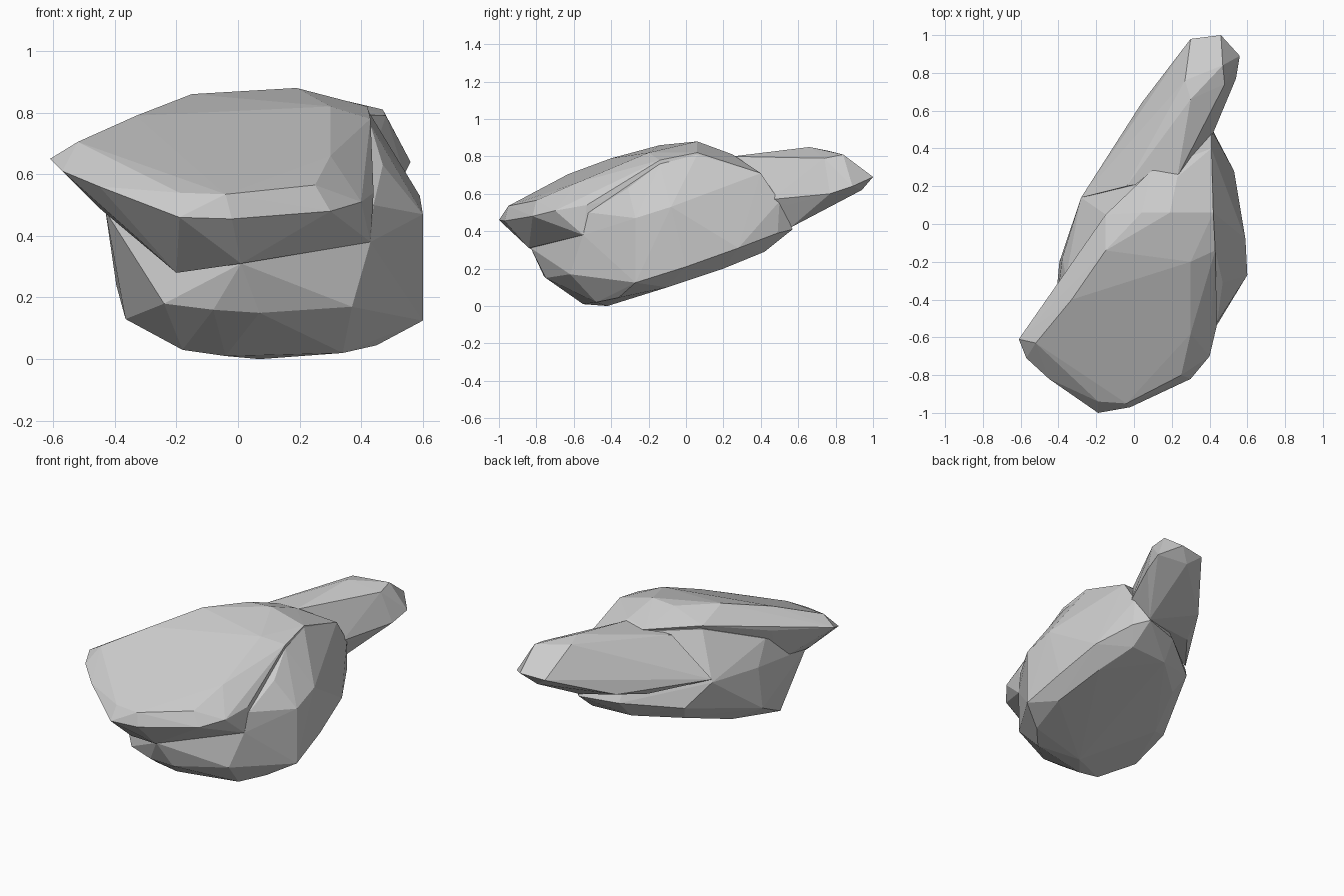
import bpy, bmesh


def hull(name, rings):
    """Faceted closed solid wrapped around a few cross-section rings."""
    bm = bmesh.new()
    for ring in rings:
        for p in ring:
            bm.verts.new(p)
    res = bmesh.ops.convex_hull(bm, input=bm.verts[:])
    junk = {v for v in res["geom_interior"] + res["geom_unused"]
            if isinstance(v, bmesh.types.BMVert)}
    bmesh.ops.delete(bm, geom=list(junk), context='VERTS')
    bmesh.ops.recalc_face_normals(bm, faces=bm.faces[:])
    me = bpy.data.meshes.new(name)
    bm.to_mesh(me)
    bm.free()
    ob = bpy.data.objects.new(name, me)
    bpy.context.collection.objects.link(ob)
    return ob


# Lower bowl: tilted base, bevel ring and shoulder
base = [(.07, -.42, 0), (-.04, -.55, .01), (-.18, -.55, .03), (.34, -.48, .02),
        (.45, -.36, .045), (.5, -.1, .1), (.44, .2, .2), (.36, .42, .29),
        (.1, .4, .29), (-.13, .2, .26), (-.25, -.1, .17)]
bevel = [(-.24, -.72, .18), (-.08, -.76, .16), (.07, -.75, .15), (.37, -.62, .17),
         (.6, -.27, .125), (.575, 0, .21), (.53, .28, .31), (.42, .49, .39),
         (.35, .57, .41), (.12, .5, .4), (-.18, .27, .36), (-.365, -.42, .13),
         (-.395, -.2, .24)]
shoulder = [(.01, -.83, .31), (.43, -.55, .38), (.6, -.27, .47), (.47, -.31, .63),
            (.59, -.08, .53), (.44, -.52, .5), (.43, -.14, .76), (.42, .06, .81),
            (.41, .4, .71), (.41, .5, .56), (.09, .28, .78), (-.15, .05, .77),
            (-.28, .14, .5), (-.38, -.18, .5), (-.36, -.28, .64), (-.43, -.58, .48)]
body = hull("bowl", [base, bevel, shoulder])

# Overhanging sloped top with a chamfered rim
under = [(-.2, -.78, .28), (.01, -.84, .31), (.43, -.55, .38),
         (-.45, -.6, .49), (-.36, -.4, .45)]
rim = [(-.61, -.61, .65), (-.57, -.71, .61), (-.45, -.82, .56), (-.19, -1, .46),
       (-.02, -.97, .455), (.3, -.82, .48), (.4, -.7, .51), (.44, -.53, .54),
       (.43, -.14, .78), (.42, .06, .82), (.41, .4, .71), (.23, .25, .81),
       (.09, .28, .79), (-.15, .05, .79), (-.39, -.3, .69)]
top = [(-.52, -.63, .705), (-.19, -.94, .54), (-.04, -.95, .535), (.25, -.8, .565),
       (.3, -.58, .66), (.3, -.2, .82), (.19, .06, .88), (.04, .06, .87),
       (-.15, -.14, .86), (-.33, -.4, .79)]
slab = hull("sloped_top", [under, rim, top])

# Handle reaching to the back
root = [(.23, .25, .80), (.09, .28, .77), (-.04, .2, .76), (-.28, .14, .52),
        (-.04, .44, .48), (.41, .46, .57), (.35, .56, .42)]
middle = [(.3, .66, .85), (.48, .74, .79), (.54, .77, .6), (.42, .54, .54),
          (.38, .62, .5), (.04, .64, .53)]
tip = [(.47, .84, .81), (.56, .89, .64), (.46, 1, .69), (.3, .98, .68),
       (.27, .76, .83), (.38, .94, .62)]
handle = hull("handle", [root, middle, tip])

# Fuse into one solid
for part in (slab, handle):
    m = body.modifiers.new("join_" + part.name, 'BOOLEAN')
    m.operation = 'UNION'
    m.solver = 'EXACT'
    m.object = part
bpy.context.view_layer.update()
fused = bpy.data.meshes.new_from_object(
    body.evaluated_get(bpy.context.evaluated_depsgraph_get()))
body.modifiers.clear()
body.data = fused
for part in (slab, handle):
    bpy.data.objects.remove(part)
body.name = "bowl_with_handle"
